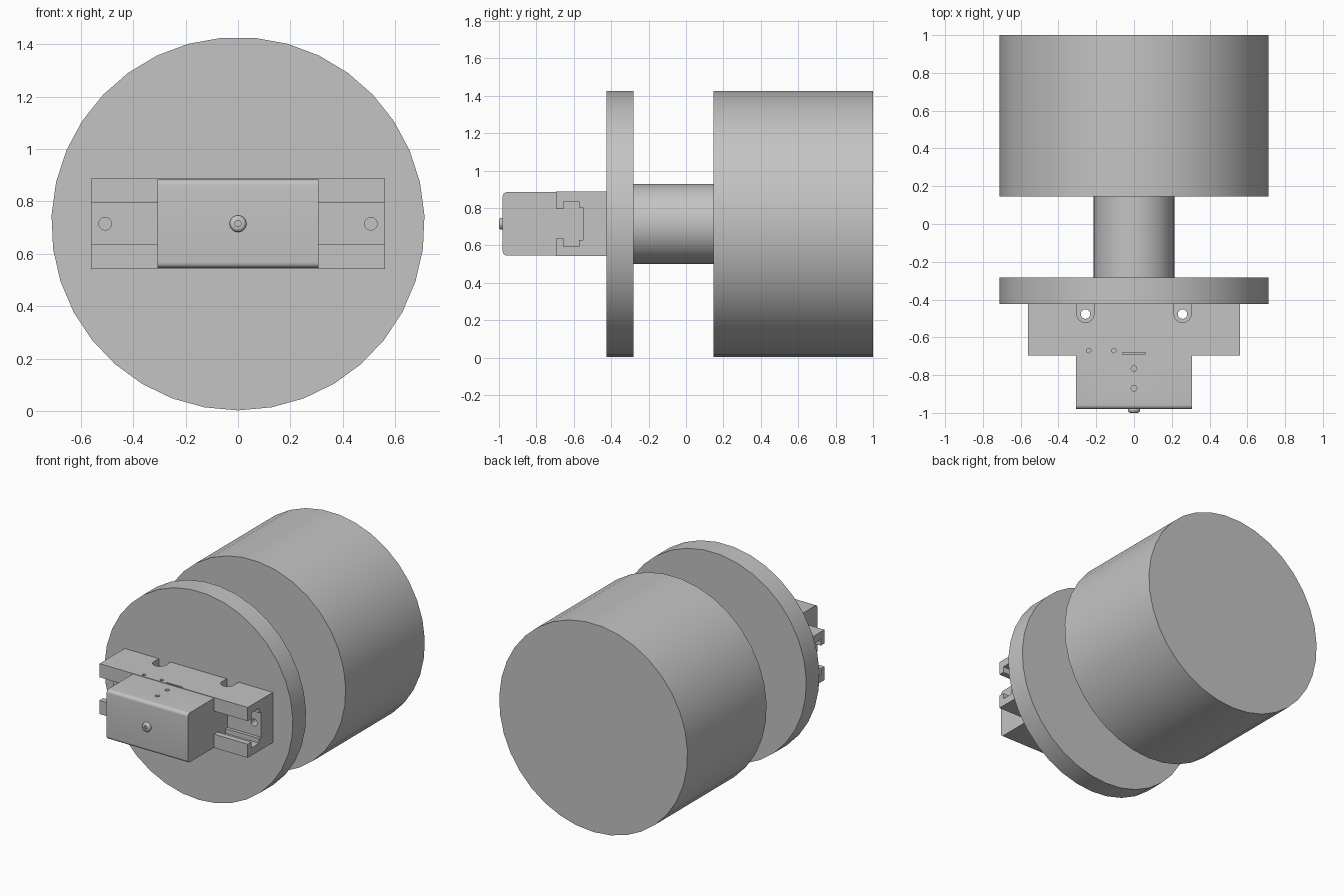
import bpy, bmesh
from math import sin, cos, pi, radians

cube = bpy.data.objects.get("Cube")
if cube:
    bpy.data.objects.remove(cube, do_unlink=True)

grey = bpy.data.materials.new("plain_grey")
grey.use_nodes = True
GREY = (0.55, 0.55, 0.55, 1)
grey.diffuse_color = GREY
grey.node_tree.nodes["Principled BSDF"].inputs["Base Color"].default_value = GREY

C = 0.715          # height of the main axis
R = 0.712          # drum radius


def prism(name, outline, axis, start, end):
    """Extrude a closed 2D outline along one axis."""
    place = {"x": lambda a, b, t: (t, a, b),
             "y": lambda a, b, t: (a, t, b),
             "z": lambda a, b, t: (a, b, t)}[axis]
    bm = bmesh.new()
    face = bm.faces.new([bm.verts.new(place(a, b, start)) for a, b in outline])
    top = bmesh.ops.extrude_face_region(bm, geom=[face])["geom"]
    shift = place(0, 0, end - start)
    bmesh.ops.translate(bm, vec=shift, verts=[v for v in top if isinstance(v, bmesh.types.BMVert)])
    bmesh.ops.recalc_face_normals(bm, faces=bm.faces)
    mesh = bpy.data.meshes.new(name)
    bm.to_mesh(mesh)
    bm.free()
    mesh.materials.append(grey)
    ob = bpy.data.objects.new(name, mesh)
    bpy.context.collection.objects.link(ob)
    return ob


def circle(a, b, r, n=24):
    return [(a + r * sin(2 * pi * (k + 0.5) / n), b + r * cos(2 * pi * (k + 0.5) / n)) for k in range(n)]


def rect(a0, b0, a1, b1):
    return [(a0, b0), (a1, b0), (a1, b1), (a0, b1)]


def activate(ob):
    bpy.ops.object.select_all(action="DESELECT")
    ob.select_set(True)
    bpy.context.view_layer.objects.active = ob


def cut(ob, cutters):
    """Subtract each cutter from the part and discard it."""
    activate(ob)
    for c in cutters:
        mod = ob.modifiers.new("cut", "BOOLEAN")
        mod.operation, mod.solver, mod.object = "DIFFERENCE", "EXACT", c
        bpy.ops.object.modifier_apply(modifier=mod.name)
        bpy.data.objects.remove(c, do_unlink=True)


def smooth(ob):
    activate(ob)
    bpy.ops.object.shade_smooth_by_angle(angle=radians(30))


# Drum, shaft and flange on one axis
for name, r, y0, y1 in (("drum", R, 0.146, 1.0),
                        ("shaft", 0.3 * R, -0.282, 0.146),
                        ("flange", R, -0.424, -0.282)):
    smooth(prism(name, circle(0, C, r, 35), "y", y0, y1))

# Rail block with a T-shaped channel along its length
FRONT, BACK, H = -0.695, -0.424, 0.172
half_slot = [(FRONT, 0.079), (-0.655, 0.079), (-0.655, 0.12),
             (-0.572, 0.12), (-0.572, 0.087), (-0.55, 0.087)]
upper = [(FRONT, H)] + half_slot
profile = [(y, C + z) for y, z in upper]
profile += [(y, C - z) for y, z in reversed(upper)]
profile += [(BACK, C - H), (BACK, C + H)]
block = prism("rail_block", profile, "x", -0.56, 0.56)

cutters = []
for side in (-1, 1):
    x = side * 0.257
    # U-shaped counterbore, above and below, around a through hole
    arc = [(x + 0.045 * cos(pi + pi * k / 12), -0.477 + 0.045 * sin(pi + pi * k / 12)) for k in range(13)]
    notch = arc + [(x + 0.045, -0.40), (x - 0.045, -0.40)]
    cutters.append(prism("notch", notch, "z", C + H - 0.05, C + H + 0.05))
    cutters.append(prism("notch", notch, "z", C - H - 0.05, C - H + 0.05))
    cutters.append(prism("through_hole", circle(x, -0.477, 0.025), "z", 0.4, 1.0))
    # Screw hole in the channel floor
    cutters.append(prism("floor_hole", circle(side * 0.507, C, 0.024), "y", -0.60, -0.44))
for x in (-0.24, -0.107):
    cutters.append(prism("pin_hole", circle(x, -0.67, 0.012, 16), "z", C + H - 0.03, 1.0))
cutters.append(prism("slit", rect(-0.062, -0.69, 0.062, -0.681), "z", C + H - 0.02, 1.0))
cut(block, cutters)
smooth(block)

# Slide inside the channel
slide = [(y, C + z) for y, z in half_slot] + [(y, C - z) for y, z in reversed(half_slot)]
prism("channel_slide", slide, "x", -0.305, 0.305)

# Front housing with rounded front edges
FACE, HH, F = -0.98, 0.169, 0.022
corner = [(FACE + F - F * sin(k * pi / 12), HH - F + F * cos(k * pi / 12)) for k in range(7)]
outline = [(y, C + z) for y, z in corner] + [(y, C - z) for y, z in reversed(corner)]
outline += [(FRONT, C - HH), (FRONT, C + HH)]
housing = prism("front_housing", outline, "x", -0.307, 0.307)
cut(housing, [prism("top_hole", circle(0, y, 0.015, 16), "z", C + HH - 0.04, 1.0) for y in (-0.765, -0.87)])
smooth(housing)

# Domed screw with a hexagonal socket
screw = prism("socket_screw", circle(0, C, 0.032), "y", -1.0, -0.97)
activate(screw)
bevel = screw.modifiers.new("dome", "BEVEL")
bevel.width, bevel.segments, bevel.limit_method, bevel.angle_limit = 0.014, 4, "ANGLE", radians(40)
bpy.ops.object.modifier_apply(modifier=bevel.name)
cut(screw, [prism("socket", circle(0, C, 0.013, 6), "y", -1.02, -0.988)])
smooth(screw)
